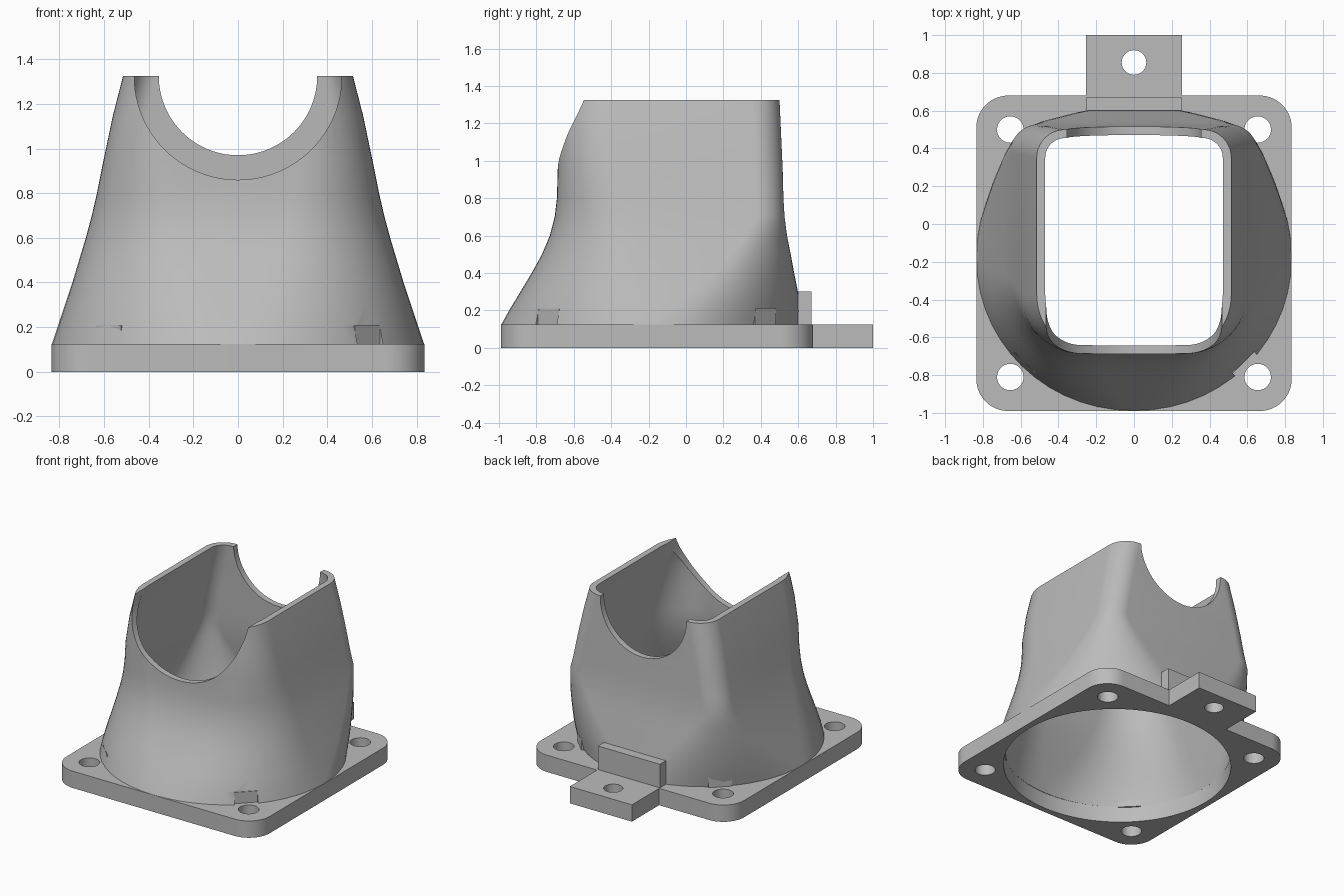
import bpy
import bmesh
import math
from mathutils import Matrix

cube = bpy.data.objects.get("Cube")
if cube:
    bpy.data.objects.remove(cube, do_unlink=True)

grey = bpy.data.materials.new("plain grey")
grey.use_nodes = True
grey.diffuse_color = (0.5, 0.5, 0.5, 1)
grey.node_tree.nodes["Principled BSDF"].inputs["Base Color"].default_value = (0.5, 0.5, 0.5, 1)

CENTRE_Y = -0.155
PLATE_TOP = 0.125
TOP = 1.325
WALL = 0.045


def finish(name, bm):
    bmesh.ops.recalc_face_normals(bm, faces=bm.faces)
    mesh = bpy.data.meshes.new(name)
    bm.to_mesh(mesh)
    bm.free()
    mesh.materials.append(grey)
    ob = bpy.data.objects.new(name, mesh)
    bpy.context.collection.objects.link(ob)
    return ob


def box(name, low, high, matrix=Matrix()):
    bm = bmesh.new()
    bmesh.ops.create_cube(bm, size=1)
    for v in bm.verts:
        v.co = [l + (c + 0.5) * (h - l) for c, l, h in zip(v.co, low, high)]
    bm.transform(matrix)
    return finish(name, bm)


def cylinder(name, radius, depth, matrix, segments=64):
    bm = bmesh.new()
    bmesh.ops.create_cone(bm, cap_ends=True, segments=segments, radius1=radius,
                          radius2=radius, depth=depth, matrix=matrix)
    return finish(name, bm)


def cut(ob, cutter):
    mod = ob.modifiers.new("cut", "BOOLEAN")
    mod.operation = "DIFFERENCE"
    mod.solver = "EXACT"
    mod.object = cutter
    cutter.hide_render = True
    bpy.context.view_layer.objects.active = ob
    bpy.ops.object.modifier_apply(modifier=mod.name)
    bpy.data.objects.remove(cutter, do_unlink=True)


def smooth(ob):
    bpy.ops.object.select_all(action="DESELECT")
    ob.select_set(True)
    bpy.context.view_layer.objects.active = ob
    bpy.ops.object.shade_smooth_by_angle(angle=math.radians(30))


def outline(half, front, back, front_r, back_r, steps=14):
    """Rounded rectangle with separate elliptical front and back corners."""
    points = []
    corners = ((1, back, -1, back_r), (-1, back, -1, back_r),
               (-1, front, 1, front_r), (1, front, 1, front_r))
    for q, (side, y, inward, (rx, ry)) in enumerate(corners):
        for i in range(steps + 1):
            a = (q + i / steps) * math.pi / 2
            points.append((side * (half - rx) + rx * math.cos(a),
                           y + inward * ry + ry * math.sin(a)))
    return points


# base plate with rounded corners, round opening and screw holes
bm = bmesh.new()
r = (0.17, 0.17)
face = bm.faces.new([bm.verts.new((x, y, 0)) for x, y in outline(0.835, -0.99, 0.68, r, r)])
ext = bmesh.ops.extrude_face_region(bm, geom=[face])
for v in ext["geom"]:
    if isinstance(v, bmesh.types.BMVert):
        v.co.z = PLATE_TOP
plate = finish("base_plate", bm)
cut(plate, cylinder("opening_cutter", 1, 1,
                    Matrix.Translation((0, -0.18, 0)) @ Matrix.Diagonal((0.79, 0.768, 1, 1)), 96))
for x in (-0.655, 0.655):
    for y in (-0.81, 0.5):
        cut(plate, cylinder("hole_cutter", 0.07, 1, Matrix.Translation((x, y, 0)), 40))
smooth(plate)

# rear mounting tab and its upright stop
tab = box("rear_tab", (-0.255, 0.68, 0), (0.255, 1.0, PLATE_TOP))
cut(tab, cylinder("tab_hole_cutter", 0.065, 1, Matrix.Translation((0, 0.855, 0)), 40))
smooth(tab)
box("rear_stop", (-0.255, 0.6, PLATE_TOP - 0.01), (0.255, 0.67, 0.3))

# shroud sections: height, half width, front y, back y
SECTIONS = [(0.12, 0.835, -0.99, 0.635), (0.21, 0.805, -0.94, 0.615),
            (0.3, 0.775, -0.885, 0.598), (0.4, 0.742, -0.825, 0.578),
            (0.5, 0.712, -0.77, 0.56), (0.6, 0.682, -0.728, 0.54),
            (0.7, 0.655, -0.702, 0.527), (0.8, 0.632, -0.69, 0.521),
            (0.95, 0.602, -0.686, 0.517), (1.15, 0.56, -0.685, 0.508),
            (TOP, 0.515, -0.685, 0.5)]


def section(z, half, front, back, inset):
    def radii(end_x, end_y, span):
        t = min(1, (z - 0.12) / span)
        full_x, full_y = half * 0.99, (back - front) / 2 * 0.99
        return (full_x + (end_x - full_x) * t - inset, full_y + (end_y - full_y) * t - inset)
    return outline(half - inset, front + inset, back - inset,
                   radii(0.3, 0.31, 0.9), radii(0.15, 0.15, 0.57))


# shroud: outer skin up, inner skin down, closed into one wall
bm = bmesh.new()
rings = []
for inset, rows in ((0, SECTIONS), (WALL, SECTIONS[::-1])):
    for z, half, front, back in rows:
        rings.append([bm.verts.new((x, y, z)) for x, y in section(z, half, front, back, inset)])
for a, b in zip(rings, rings[1:] + rings[:1]):
    for i in range(len(a)):
        j = (i + 1) % len(a)
        bm.faces.new((a[i], a[j], b[j], b[i]))
shroud = finish("shroud", bm)

# round cradle cuts through the front and back walls
for radius, y in ((0.465, -0.6), (0.355, 0.6)):
    cut(shroud, cylinder("cradle_cutter", radius, 1.1,
                         Matrix.Translation((0, y, TOP)) @ Matrix.Rotation(math.pi / 2, 4, "X"), 96))

# flat screw clearances at the four corners, each backed by a small pad
for side, k in (("back_left", 1), ("back_right", 3), ("front_right", 5), ("front_left", 7)):
    turn = Matrix.Translation((0, CENTRE_Y, 0)) @ Matrix.Rotation(k * math.pi / 4, 4, "Z")
    cut(shroud, box("clearance_cutter", (0.815, -0.08, 0.1), (1.1, 0.08, 0.21), turn))
    box(side + "_screw_pad", (0.785, -0.08, PLATE_TOP - 0.01), (0.82, 0.08, 0.208), turn)
smooth(shroud)
